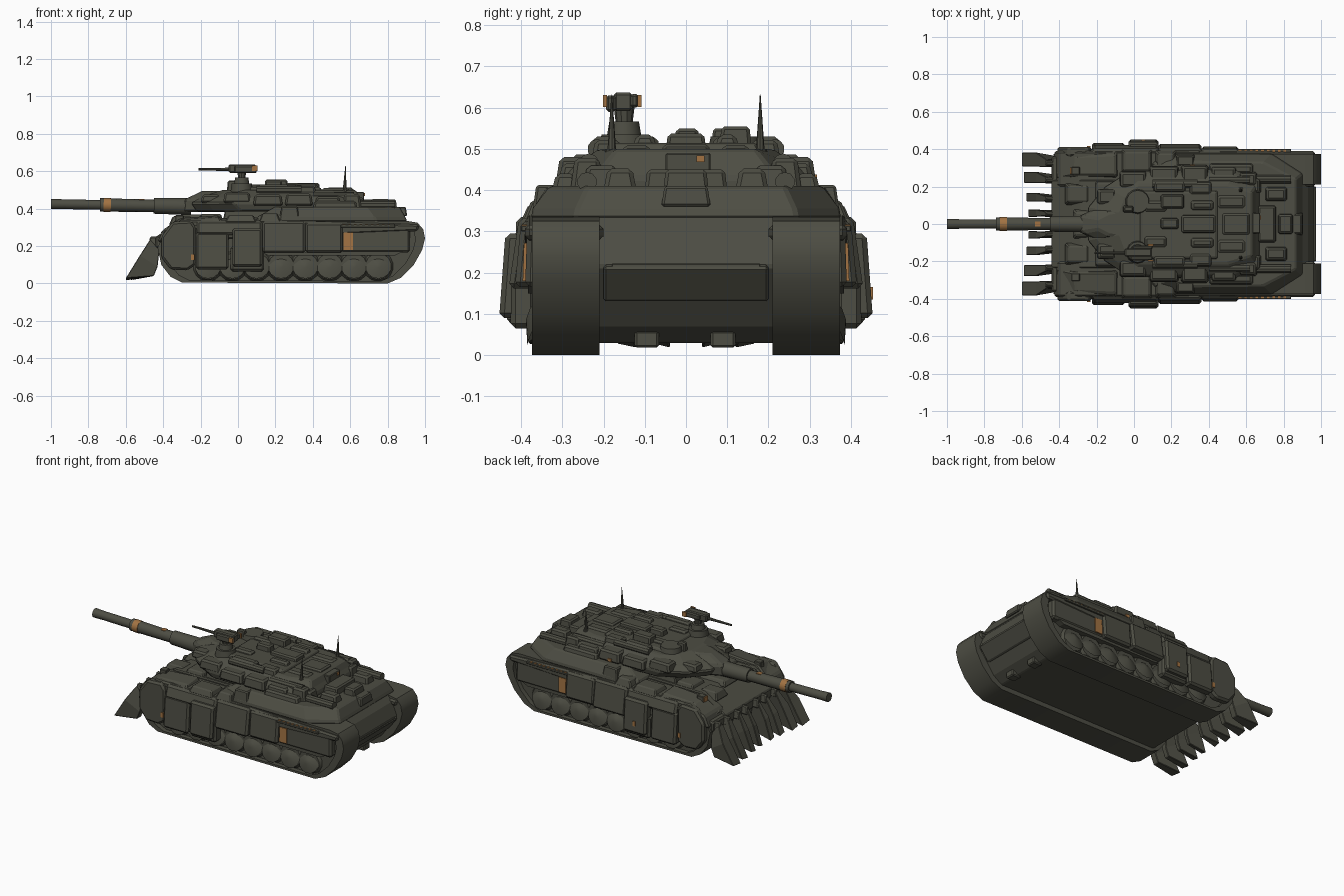
import bpy, bmesh, math
from mathutils import Vector, Matrix


def material(name, rgb):
    m = bpy.data.materials.new(name)
    m.diffuse_color = (*rgb, 1)
    return m


OLIVE = material("olive_drab", (0.074, 0.074, 0.056))
ORANGE = material("rust_orange", (0.36, 0.17, 0.055))


def finish(name, bm, mat=OLIVE, mirror=False, bevel=0.0, smooth=False):
    bmesh.ops.recalc_face_normals(bm, faces=bm.faces)
    me = bpy.data.meshes.new(name)
    bm.to_mesh(me)
    bm.free()
    me.materials.append(mat)
    ob = bpy.data.objects.new(name, me)
    bpy.context.collection.objects.link(ob)
    if bevel:
        b = ob.modifiers.new("bevel", 'BEVEL')
        b.width, b.segments = bevel, 1
    if mirror:
        m = ob.modifiers.new("mirror", 'MIRROR')
        m.use_axis = (False, True, False)
    if smooth:
        bpy.ops.object.select_all(action='DESELECT')
        ob.select_set(True)
        bpy.context.view_layer.objects.active = ob
        bpy.ops.object.shade_smooth_by_angle(angle=math.radians(35))
    return ob


def loft(name, rings, **kw):
    """Skin a stack of rings with equal point counts and cap both ends."""
    bm = bmesh.new()
    vs = [[bm.verts.new(p) for p in r] for r in rings]
    n = len(vs[0])
    for a, b in zip(vs, vs[1:]):
        for i in range(n):
            bm.faces.new((a[i], a[(i + 1) % n], b[(i + 1) % n], b[i]))
    bm.faces.new(vs[0])
    bm.faces.new(vs[-1])
    return finish(name, bm, **kw)


def side_prism(name, prof, y0, y1, **kw):
    return loft(name, [[(x, y, z) for x, z in prof] for y in (y0, y1)], **kw)


def plan_stack(name, layers, **kw):
    """Half outlines (x, y) at heights, reflected across y = 0."""
    rings = []
    for z, half in layers:
        rings.append([(x, y, z) for x, y in half] + [(x, -y, z) for x, y in reversed(half)])
    return loft(name, rings, **kw)


def box(name, x0, x1, y0, y1, z0, z1, inset=0.0, lean=0.0, bevel=0.006, **kw):
    """Box whose top is inset and leans sideways in y."""
    i = inset
    low = [(x0, y0, z0), (x1, y0, z0), (x1, y1, z0), (x0, y1, z0)]
    top = [(x0 + i, y0 + i + lean, z1), (x1 - i, y0 + i + lean, z1),
           (x1 - i, y1 - i + lean, z1), (x0 + i, y1 - i + lean, z1)]
    return loft(name, [low, top], bevel=bevel, **kw)


def rod(name, a, b, r0, r1, seg=12, **kw):
    a, b = Vector(a), Vector(b)
    d = b - a
    mat = Matrix.Translation((a + b) / 2) @ d.to_track_quat('Z', 'Y').to_matrix().to_4x4()
    bm = bmesh.new()
    bmesh.ops.create_cone(bm, cap_ends=True, segments=seg, radius1=r0, radius2=r1,
                          depth=d.length, matrix=mat)
    return finish(name, bm, smooth=True, **kw)


# tracks with a recessed outer side, and domed wheels
track = [(-0.3, 0.005), (0.8, 0), (0.87, 0.03), (0.94, 0.1), (0.985, 0.18), (1, 0.24), (0.99, 0.29),
         (0.96, 0.325), (0.9, 0.335), (-0.3, 0.325), (-0.4, 0.26), (-0.43, 0.19), (-0.41, 0.1), (-0.36, 0.035)]
inner = [(0.27 + (x - 0.27) * 0.93, 0.165 + (z - 0.165) * 0.92) for x, z in track]
loft("track", [[(x, y, z) for x, z in p] for p, y in
               ((track, 0.21), (track, 0.374), (inner, 0.374), (inner, 0.345))], mirror=True, smooth=True)
for k in range(8):
    x = -0.16 + 0.13 * k
    rod(f"wheel_{k}", (x, 0.34, 0.092), (x, 0.362, 0.092), 0.084, 0.07, 14, mirror=True)
    rod(f"hub_{k}", (x, 0.361, 0.092), (x, 0.383, 0.1), 0.07, 0.015, 14, mirror=True)

# lower hull
side_prism("hull", [(-0.32, 0.03), (0.8, 0.03), (0.86, 0.07), (0.91, 0.14), (0.965, 0.215), (0.93, 0.3),
                    (0.88, 0.355), (-0.28, 0.35), (-0.44, 0.25), (-0.43, 0.17)], -0.235, 0.235, bevel=0.006)
box("rear_plate_rib", 0.94, 0.972, -0.18, 0.18, 0.212, 0.222, bevel=0.002)
side_prism("rear_flap", [(0.85, 0.14), (0.915, 0.13), (0.978, 0.212), (0.94, 0.23)], -0.2, 0.2, bevel=0.006)
for y in (-0.095, 0.09):
    box(f"tow_lug_{'left' if y < 0 else 'right'}", 0.78, 0.84, y - 0.03, y + 0.03, 0.018, 0.06)

# fenders and front deck
side_prism("fender", [(-0.43, 0.22), (0.96, 0.28), (0.97, 0.315), (0.25, 0.338), (-0.3, 0.34), (-0.4, 0.29)],
           0.2, 0.39, mirror=True, bevel=0.01)
loft("front_fender_block", [[(-0.42, 0.24, 0.27), (-0.08, 0.24, 0.32), (-0.08, 0.405, 0.32), (-0.4, 0.405, 0.25)],
                            [(-0.32, 0.26, 0.35), (-0.1, 0.26, 0.365), (-0.1, 0.37, 0.355), (-0.31, 0.36, 0.34)]],
     mirror=True, bevel=0.008)
box("mid_fender_block", -0.07, 0.1, 0.27, 0.4, 0.325, 0.365, inset=0.018, mirror=True)
box("second_fender_block", 0.11, 0.23, 0.27, 0.395, 0.325, 0.375, inset=0.02, mirror=True)
box("turret_side_step", 0.22, 0.33, 0.3, 0.375, 0.33, 0.413, inset=0.012, mirror=True)
box("glacis_plate", -0.33, -0.1, -0.08, 0.08, 0.335, 0.368, inset=0.02)
box("glacis_block", -0.37, -0.23, 0.1, 0.22, 0.31, 0.358, inset=0.02, mirror=True)
box("driver_plate", -0.21, -0.08, 0.1, 0.23, 0.34, 0.372, inset=0.012, mirror=True)
box("headlight", -0.335, -0.29, 0.265, 0.305, 0.32, 0.365, bevel=0.003, mirror=True)

# side skirts
hexa = [(-0.41, 0.14), (-0.36, 0.075), (-0.27, 0.07), (-0.225, 0.1), (-0.225, 0.3), (-0.25, 0.335), (-0.35, 0.33), (-0.41, 0.25)]
side_prism("front_skirt", hexa, 0.36, 0.412, mirror=True, bevel=0.012)
for nm, x0, x1, y1, z0, z1, lean in [
        ("second_skirt", -0.225, -0.05, 0.435, 0.075, 0.275, -0.015),
        ("upper_skirt_strip", -0.22, 0.13, 0.425, 0.26, 0.335, -0.025),
        ("center_skirt", -0.03, 0.13, 0.453, 0.09, 0.295, -0.015),
        ("center_skirt_hanger", -0.04, 0.14, 0.425, 0.065, 0.2, 0.0),
        ("fourth_skirt", 0.13, 0.36, 0.43, 0.162, 0.333, -0.025),
        ("fifth_skirt", 0.36, 0.56, 0.415, 0.165, 0.325, -0.015),
        ("rear_skirt", 0.55, 0.92, 0.39, 0.165, 0.315, -0.005)]:
    box(nm, x0, x1, y1 - 0.06, y1, z0, z1, lean=lean, bevel=0.012, mirror=True)
side_prism("skirt_bottom_edge", [(0.13, 0.165), (0.16, 0.15), (0.84, 0.15), (0.9, 0.18)], 0.34, 0.383, mirror=True)

# orange markings on the sides and deck
box("side_marking", 0.565, 0.615, 0.388, 0.396, 0.18, 0.272, lean=-0.003, bevel=0, mirror=True, mat=ORANGE)
box("small_side_marking", -0.25, -0.232, 0.408, 0.416, 0.125, 0.155, bevel=0, mirror=True, mat=ORANGE)
box("center_skirt_marking", 0.04, 0.058, 0.445, 0.453, 0.135, 0.165, bevel=0, mat=ORANGE)
box("turret_side_marking", 0.3, 0.325, 0.309, 0.318, 0.42, 0.438, bevel=0, mat=ORANGE)
box("headlight_marking", -0.342, -0.334, 0.268, 0.302, 0.334, 0.362, bevel=0, mat=ORANGE)
box("fender_shelf", 0.55, 0.84, 0.375, 0.4, 0.3, 0.314, bevel=0.002, mirror=True)
for k in range(9):
    x = 0.56 + k * 0.03
    box(f"fender_stripe_{k}", x, x + 0.014, 0.386, 0.399, 0.3125, 0.3165, bevel=0, mirror=True, mat=ORANGE)

# mine plow teeth, fanning out from a beam
side_prism("plow_beam", [(-0.44, 0.19), (-0.4, 0.19), (-0.4, 0.26), (-0.44, 0.25)], -0.36, 0.36, bevel=0.008)
for k, (y, tip, w) in enumerate([(0.055, -0.565, 0.02), (0.135, -0.575, 0.024), (0.235, -0.59, 0.03), (0.325, -0.6, 0.038)]):
    out, n = y * 1.06, w * 0.55
    rings = [[(-0.42, y - n, 0.18), (-0.47, y - n, 0.235), (-0.47, y + n, 0.235), (-0.42, y + n, 0.18)],
             [(-0.43, out - n, 0.09), (-0.525, out - w, 0.14), (-0.525, out + w, 0.15), (-0.43, out + n, 0.09)],
             [(-0.45, out - n, 0.04), (tip, out - w, 0.018), (tip, out + w, 0.028), (-0.45, out + n, 0.04)]]
    loft(f"plow_tooth_{k}", rings, mirror=True, bevel=0.003)
    box(f"plow_arm_{k}", -0.48, -0.34, y - 0.02, y + 0.02, 0.2, 0.25, inset=0.01, mirror=True)

# rear deck tub
plan_stack("deck_tub", [
    (0.33, [(0.1, 0.33), (0.25, 0.376), (0.74, 0.376), (0.905, 0.27)]),
    (0.355, [(0.1, 0.33), (0.25, 0.372), (0.73, 0.372), (0.895, 0.265)]),
    (0.41, [(0.2, 0.29), (0.27, 0.335), (0.69, 0.33), (0.865, 0.24)])], bevel=0.008)
box("rear_hatch", 0.84, 0.905, -0.06, 0.06, 0.36, 0.41, inset=0.008)
box("turret_ring", -0.08, 0.3, -0.22, 0.22, 0.34, 0.39, inset=0.01)

# turret
plan_stack("turret", [
    (0.385, [(-0.22, 0.09), (-0.13, 0.19), (0.02, 0.27), (0.55, 0.285), (0.67, 0.2)]),
    (0.43, [(-0.25, 0.09), (-0.16, 0.2), (-0.03, 0.285), (0.55, 0.295), (0.67, 0.22)]),
    (0.46, [(-0.2, 0.08), (-0.12, 0.18), (0.0, 0.27), (0.54, 0.27), (0.65, 0.2)]),
    (0.5, [(-0.08, 0.06), (-0.05, 0.14), (0.03, 0.21), (0.5, 0.21), (0.63, 0.17)])], bevel=0.008)
plan_stack("mantlet", [
    (0.383, [(-0.29, 0.045), (-0.2, 0.085), (0.0, 0.09)]),
    (0.45, [(-0.285, 0.045), (-0.2, 0.085), (0.0, 0.1)]),
    (0.495, [(-0.19, 0.03), (-0.13, 0.06), (0.0, 0.08)])], bevel=0.01)
box("roof_plate", 0.03, 0.45, -0.19, 0.18, 0.495, 0.515, inset=0.01)

# main gun
for nm, x0, x1, r0, r1, mat in [
        ("gun_root", -0.25, -0.45, 0.046, 0.042, OLIVE), ("gun_sleeve", -0.44, -0.738, 0.033, 0.036, OLIVE),
        ("gun_band", -0.68, -0.718, 0.0375, 0.0375, ORANGE), ("gun_tube", -0.73, -0.92, 0.026, 0.026, OLIVE),
        ("gun_muzzle", -0.9, -1.0, 0.025, 0.028, OLIVE)]:
    z0, z1 = 0.412 - x0 * 0.018, 0.412 - x1 * 0.018
    rod(nm, (x0, 0, z0 - 0.005), (x1, 0, z1 - 0.005), r0, r1, 14, mat=mat)
box("gun_patch", -0.53, -0.5, -0.014, 0.014, 0.443, 0.4505, bevel=0, mat=ORANGE)

# mirrored armor blocks and stowage: x0, x1, y0, y1, z0, z1
pairs = [
    (-0.2, -0.09, 0.1, 0.19, 0.43, 0.475), (-0.08, 0.07, 0.19, 0.285, 0.43, 0.487),
    (0.08, 0.24, 0.22, 0.312, 0.415, 0.475), (0.25, 0.4, 0.22, 0.316, 0.415, 0.48),
    (0.41, 0.55, 0.22, 0.31, 0.415, 0.465), (0.1, 0.28, 0.165, 0.235, 0.47, 0.53),
    (0.29, 0.42, 0.15, 0.23, 0.47, 0.522), (0.44, 0.6, 0.08, 0.16, 0.48, 0.51),
    (0.05, 0.18, 0.06, 0.13, 0.49, 0.53), (0.6, 0.68, 0.16, 0.25, 0.4, 0.46),
    (0.7, 0.82, 0.12, 0.2, 0.4, 0.452), (0.4, 0.64, 0.26, 0.325, 0.4, 0.44),
    (0.3, 0.43, 0.07, 0.13, 0.5, 0.535), (0.56, 0.66, 0.2, 0.28, 0.4, 0.478)]
for k, p in enumerate(pairs):
    box(f"armor_block_{k}", *p, inset=0.01, bevel=0.01, mirror=True)
singles = [
    (0.25, 0.44, -0.05, 0.05, 0.49, 0.537), (0.14, 0.24, -0.03, 0.035, 0.49, 0.55),
    (0.47, 0.62, -0.06, 0.06, 0.49, 0.512), (0.66, 0.76, -0.1, 0.1, 0.4, 0.45),
    (0.77, 0.85, -0.055, 0.055, 0.4, 0.45), (0.14, 0.27, 0.08, 0.16, 0.49, 0.555)]
for k, p in enumerate(singles):
    box(f"roof_block_{k}", *p, inset=0.006, bevel=0.008)
for k, (x0, x1, y, z) in enumerate([(0.1, 0.34, 0.215, 0.5), (0.4, 0.62, 0.235, 0.465), (0.62, 0.84, 0.24, 0.42)]):
    rod(f"stowage_roll_{k}", (x0, y, z), (x1, y, z), 0.024, 0.024, 10, mirror=True)
box("rear_turret_marking", 0.672, 0.679, 0.025, 0.045, 0.468, 0.484, bevel=0, mat=ORANGE)
box("rear_turret_box", 0.6, 0.674, -0.05, 0.06, 0.44, 0.49, bevel=0.004)

# hatches, sight and antennas
rod("left_hatch", (0.02, 0.12, 0.48), (0.02, 0.12, 0.53), 0.07, 0.06, 14)
rod("right_hatch", (0.02, -0.15, 0.47), (0.02, -0.15, 0.535), 0.065, 0.055, 14)
box("sight", -0.06, 0.0, 0.06, 0.1, 0.49, 0.55, inset=0.006)
rod("antenna_base", (0.57, 0.18, 0.41), (0.57, 0.18, 0.5), 0.026, 0.016, 10, mirror=True)
rod("antenna", (0.57, 0.18, 0.49), (0.575, 0.18, 0.632), 0.011, 0.001, 8, mirror=True)

# roof machine gun
rod("gun_mount_disc", (0.02, -0.15, 0.53), (0.02, -0.15, 0.566), 0.042, 0.036, 14)
rod("gun_mount_post", (0.02, -0.15, 0.56), (0.02, -0.15, 0.6), 0.02, 0.025, 10)
box("machine_gun_body", -0.05, 0.095, -0.175, -0.13, 0.592, 0.637)
box("ammo_box", -0.01, 0.1, -0.135, -0.115, 0.6, 0.633)
box("gun_side_plate", -0.02, 0.1, -0.194, -0.17, 0.59, 0.63)
for nm, y in (("right", -0.201), ("left", -0.117)):
    box(f"gun_{nm}_marking", 0.076, 0.103, y, y + 0.009, 0.602, 0.631, bevel=0, mat=ORANGE)
rod("machine_gun_barrel", (-0.05, -0.155, 0.61), (-0.21, -0.155, 0.611), 0.009, 0.006, 8)
